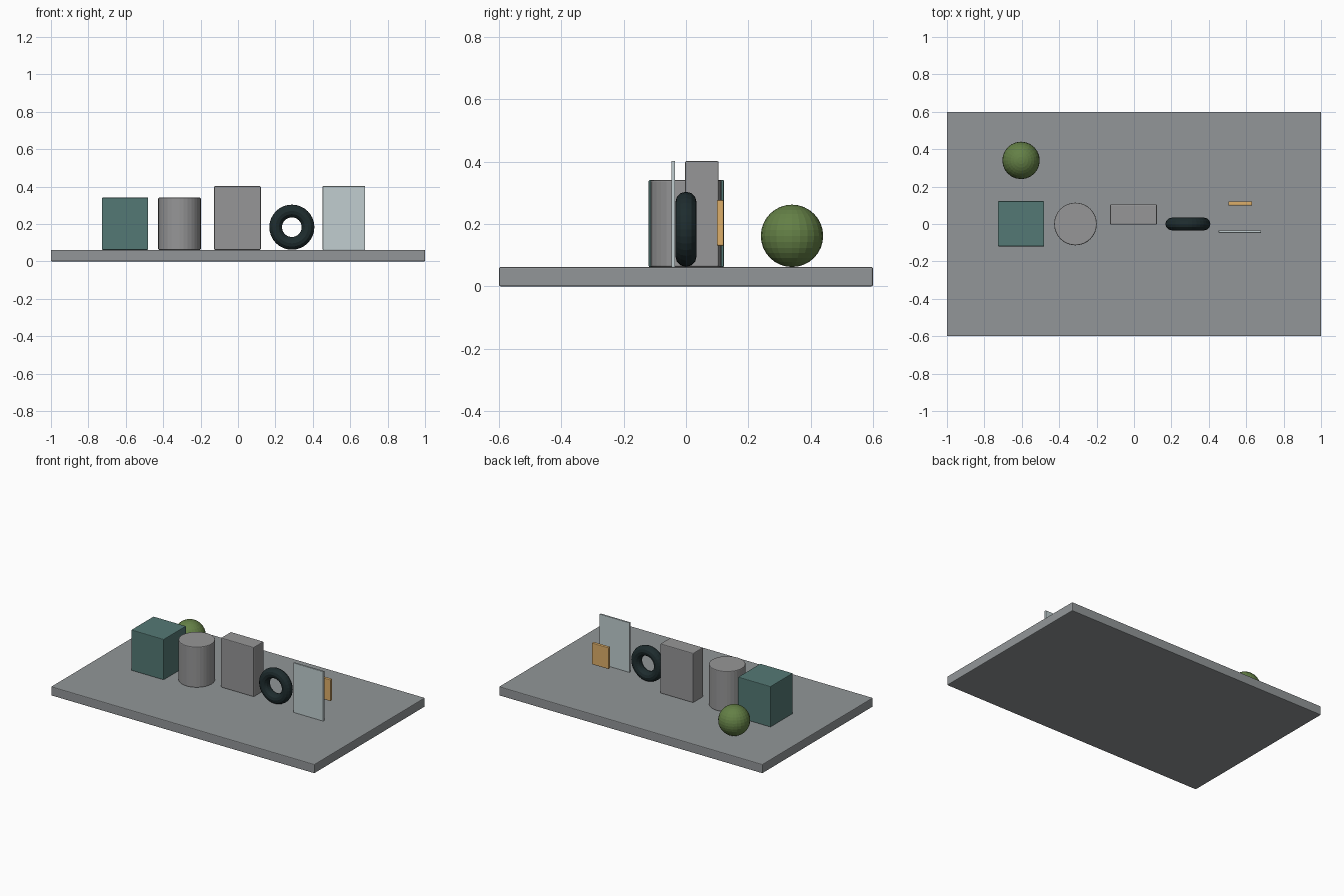
import bpy, math

if "Cube" in bpy.data.objects:
    bpy.data.objects.remove(bpy.data.objects["Cube"])


def mat(name, srgb):
    m = bpy.data.materials.new(name)
    lin = [((c / 255 + 0.055) / 1.055) ** 2.4 for c in srgb]
    m.diffuse_color = (*lin, 1)
    m.use_nodes = True
    m.node_tree.nodes["Principled BSDF"].inputs["Base Color"].default_value = m.diffuse_color
    return m


slate = mat("slate grey", (146, 150, 152))
stone = mat("warm grey", (150, 150, 151))
teal = mat("teal", (84, 121, 117))
rubber = mat("dark rubber", (30, 44, 46))
pale = mat("pale glass", (193, 206, 208))
amber = mat("amber", (222, 175, 106))
leaf = mat("leaf green", (100, 128, 70))


def finish(name, m, bevel=0.0):
    o = bpy.context.object
    o.name = name
    o.data.materials.append(m)
    if bevel:
        b = o.modifiers.new("edge", 'BEVEL')
        b.width = bevel
        b.segments = 2
        b.limit_method = 'ANGLE'
        b.angle_limit = math.radians(40)
    return o


def box(name, m, x, y, z, bevel):
    """Box from (min, max) ranges on each axis."""
    bpy.ops.mesh.primitive_cube_add(size=1, location=[sum(r) / 2 for r in (x, y, z)])
    bpy.context.object.scale = [r[1] - r[0] for r in (x, y, z)]
    bpy.ops.object.transform_apply(location=False, rotation=False, scale=True)
    return finish(name, m, bevel)


# Slab and box-shaped samples
box("base_slab", slate, (-1, 1), (-0.6, 0.6), (0, 0.062), 0.005)
box("teal_block", teal, (-0.727, -0.48), (-0.12, 0.122), (0.062, 0.341), 0.004)
box("grey_block", stone, (-0.128, 0.122), (-0.003, 0.105), (0.062, 0.402), 0.005)
box("glass_panel", pale, (0.453, 0.68), (-0.047, -0.035), (0.062, 0.402), 0.001)
box("amber_plate", amber, (0.504, 0.632), (0.099, 0.121), (0.13, 0.277), 0.004)

# Drum
bpy.ops.mesh.primitive_cylinder_add(vertices=32, radius=0.114, depth=0.279,
                                    location=(-0.313, 0, 0.2015))
finish("drum", stone, 0.005)

# Upright ring
bpy.ops.mesh.primitive_torus_add(major_radius=0.0865, minor_radius=0.034,
                                 major_segments=32, minor_segments=12,
                                 location=(0.288, 0, 0.183),
                                 rotation=(math.pi / 2, 0, 0))
finish("ring", rubber)

# Faceted ball
bpy.ops.mesh.primitive_uv_sphere_add(segments=24, ring_count=16, radius=0.1,
                                     location=(-0.604, 0.34, 0.162))
finish("ball", leaf)
